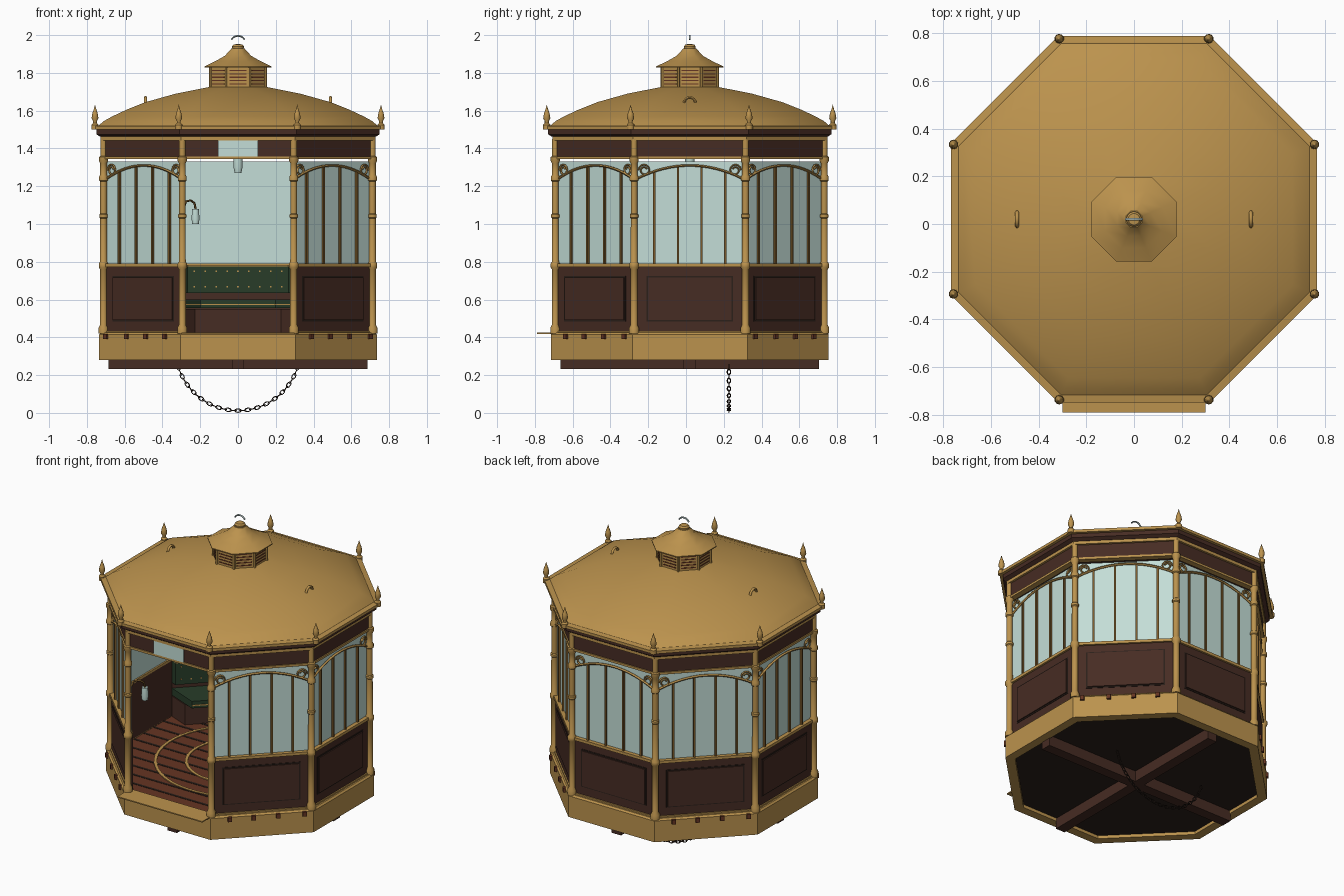
import bpy, bmesh
from math import sin, cos, tan, pi, radians, sqrt, asin
from mathutils import Matrix, Vector

if "Cube" in bpy.data.objects:
    bpy.data.objects.remove(bpy.data.objects["Cube"])

CY = 0.02                      # octagon centre in y
T = tan(pi / 8)                # half side per unit apothem


def material(name, rgb):
    m = bpy.data.materials.new(name)
    m.use_nodes = True
    m.diffuse_color = (*rgb, 1)
    m.node_tree.nodes["Principled BSDF"].inputs["Base Color"].default_value = (*rgb, 1)
    return m


GOLD = material("gold paint", (0.5, 0.29, 0.075))
BRONZE = material("bronze bars", (0.2, 0.105, 0.025))
BROWN = material("dark brown wood", (0.062, 0.025, 0.017))
GLASS = material("pale glass", (0.55, 0.73, 0.68))
BLACK = material("underside black", (0.024, 0.014, 0.01))
GREEN = material("green leather", (0.021, 0.045, 0.022))
RED = material("red brown planks", (0.13, 0.035, 0.016))
STEEL = material("steel", (0.4, 0.5, 0.5))


def frame(k):
    """Local frame of side k (0 = front); -y points outward."""
    return Matrix.Translation((0, CY, 0)) @ Matrix.Rotation(k * pi / 4, 4, "Z")


def finish(name, bm, mat, smooth=None):
    bmesh.ops.recalc_face_normals(bm, faces=bm.faces)
    me = bpy.data.meshes.new(name)
    bm.to_mesh(me)
    bm.free()
    me.materials.append(mat)
    ob = bpy.data.objects.new(name, me)
    bpy.context.collection.objects.link(ob)
    if smooth:
        soften(ob, smooth)
    return ob


def soften(ob, angle):
    bpy.ops.object.select_all(action="DESELECT")
    ob.select_set(True)
    bpy.context.view_layer.objects.active = ob
    bpy.ops.object.shade_smooth_by_angle(angle=radians(angle))


parts = {}


def seg(name, mat, k, d0, d1, z0, z1, u=None):
    """Block on side k between distances d0 and d1; mitred unless u gives its span."""
    bm = parts.setdefault(name, (bmesh.new(), mat))[0]
    M = frame(k)
    v = []
    for d in (d0, d1):
        a, b = u or (-d * T, d * T)
        for x, z in ((a, z0), (b, z0), (b, z1), (a, z1)):
            v.append(bm.verts.new(M @ Vector((x, -d, z))))
    bm.faces.new(v[:4])
    bm.faces.new(v[4:])
    for i in range(4):
        j = (i + 1) % 4
        bm.faces.new((v[i], v[j], v[j + 4], v[i + 4]))


def lathe(name, mat, profile, sides=8, at=[(0, CY)], closed=False, smooth=None):
    """Turned part; with eight sides the radii are distances to the flats."""
    bm = bmesh.new()
    grow = 1 / cos(pi / 8) if sides == 8 else 1
    for cx, cy in at:
        rings = []
        for r, z in profile:
            rings.append([bm.verts.new((cx + r * grow * cos(2 * pi * (i + .5) / sides),
                                        cy + r * grow * sin(2 * pi * (i + .5) / sides), z))
                          for i in range(sides)])
        pairs = list(zip(rings, rings[1:]))
        if closed:
            pairs.append((rings[-1], rings[0]))
        for a, b in pairs:
            for i in range(sides):
                j = (i + 1) % sides
                bm.faces.new((a[i], a[j], b[j], b[i]))
        if not closed:
            bm.faces.new(rings[0])
            bm.faces.new(rings[-1])
    bmesh.ops.remove_doubles(bm, verts=bm.verts, dist=1e-5)
    return finish(name, bm, mat, smooth)


def tubes(name, mat, paths, radius, cyclic=False):
    cu = bpy.data.curves.new(name, "CURVE")
    cu.dimensions = "3D"
    cu.bevel_depth = radius
    cu.bevel_resolution = 1
    cu.use_fill_caps = True
    for path in paths:
        sp = cu.splines.new("POLY")
        sp.points.add(len(path) - 1)
        for p, co in zip(sp.points, path):
            p.co = (*co, 1)
        sp.use_cyclic_u = cyclic
    cu.materials.append(mat)
    ob = bpy.data.objects.new(name, cu)
    bpy.context.collection.objects.link(ob)
    bpy.ops.object.select_all(action="DESELECT")
    ob.select_set(True)
    bpy.context.view_layer.objects.active = ob
    bpy.ops.object.convert(target="MESH")
    soften(bpy.context.object, 60)


def corners(apothem):
    r = apothem / cos(pi / 8)
    return [(r * cos((i + .5) * pi / 4), CY + r * sin((i + .5) * pi / 4)) for i in range(8)]


# Base: skirt, floor and cross beams
lathe("skirt", GOLD, [(.735, .28), (.735, .415), (.725, .425), (.68, .425), (.68, .28)], closed=True)
lathe("underfloor", BLACK, [(.68, .3), (.68, .4)])
lathe("floor", RED, [(.69, .4), (.69, .42)])
for k in (0, 2):
    seg("cross_beams", BROWN, k, -.685, .685, .232, .305, (-.033, .033))
for i in range(-6, 7):
    y = i * .1
    half = min(.68, .95 - abs(y))
    seg("plank_grooves", BLACK, 0, y - .008, y + .008, .418, .422, (-half, half))
for n, r in (("outer", .5), ("inner", .32)):
    lathe(n + "_floor_ring", GOLD, [(r, .418), (r, .425), (r - .018, .425), (r - .018, .418)],
          sides=48, closed=True)
seg("door_step", GOLD, 0, .7, .81, .418, .425, (-.3, .3))

# Walls and windows on every side but the doorway
arches, scrolls = [], []
for k in range(8):
    seg("frieze", BROWN, k, .69, .715, 1.355, 1.445)
    seg("frieze_rail", GOLD, k, .685, .722, 1.343, 1.357)
    seg("cornice_rail", GOLD, k, .685, .728, 1.443, 1.465)
    if k == 0:
        continue
    M = frame(k)
    seg("wall_panels", BROWN, k, .68, .708, .42, .775)
    seg("panel_moulding", BLACK, k, .705, .711, .485, .725, (-.23, .23))
    seg("raised_panels", BROWN, k, .705, .717, .493, .717, (-.222, .222))
    seg("sill_rail", GOLD, k, .68, .72, .772, .79)
    seg("foot_rail", GOLD, k, .7, .716, .42, .434)
    seg("window_glass", GLASS, k, .69, .695, .785, 1.33)
    for u in (-.1875, -.0625, .0625, .1875):
        top = 1.31 - .065 * (u / .27) ** 2
        seg("window_bars", BRONZE, k, .696, .708, .785, top, (u - .006, u + .006))
    us = [-.275 + .55 * i / 16 for i in range(17)]
    arches.append([M @ Vector((u, -.705, 1.31 - .065 * (u / .27) ** 2)) for u in us])
    for s in (-1, 1):
        scrolls.append([M @ Vector((s * (.24 + (.032 - .001 * i) * cos(i * .5)), -.705,
                                    1.285 + (.032 - .001 * i) * sin(i * .5))) for i in range(19)])
    # Bolts along the skirt of the slanted sides
    if k % 2:
        side = 1 if k in (1, 5) else -1
        for u in (-.19, -.05, .095, .25):
            seg("skirt_bolts", RED, k, .73, .748, .39, .418, (side * u - .012, side * u + .012))
tubes("window_arches", GOLD, arches, .007)
tubes("window_scrolls", GOLD, scrolls, .005)
seg("sign_plate", GLASS, 0, .714, .723, 1.357, 1.443, (-.105, .105))

# Corner columns
lathe("columns", GOLD, [(.027, .42), (.027, .45), (.019, .465), (.019, .76), (.026, .77), (.026, .79),
                        (.019, .8), (.018, 1.03), (.023, 1.035), (.023, 1.05), (.018, 1.055),
                        (.018, 1.225), (.024, 1.23), (.024, 1.25), (.018, 1.26), (.018, 1.32),
                        (.025, 1.335), (.025, 1.355), (.017, 1.36), (.017, 1.45)],
      sides=12, at=corners(.712), smooth=40)

# Benches along the three rear sides
for k in (3, 4, 5):
    seg("bench_base", BROWN, k, .55, .68, .42, .55)
    seg("bench_seat", GREEN, k, .48, .68, .555, .6)
    seg("bench_trim", GOLD, k, .476, .48, .57, .577)
    seg("bench_back", GREEN, k, .645, .68, .635, .775)
    seg("bench_top_rail", GOLD, k, .64, .68, .775, .783)
    for i in range(9):
        u = (i - 4) * .058
        for z in (.665, .745):
            seg("bench_studs", GOLD, k, .64, .646, z, z + .008, (u - .004, u + .004))

# Lamps: one hanging in the middle, one on a bracket by the doorway
lathe("ceiling_lamp", GLASS, [(.018, 1.27), (.025, 1.3), (.025, 1.36)], sides=12, smooth=40)
lathe("ceiling_lamp_stem", GOLD, [(.026, 1.36), (.01, 1.38), (.01, 1.48)], sides=10)
lathe("bracket_lamp", GLASS, [(.018, 1.0), (.022, 1.03), (.018, 1.08)], sides=12,
      at=[(-.225, -.62)], smooth=40)
tubes("lamp_bracket", BRONZE, [[(-.285, -.67, 1.09), (-.275, -.66, 1.12), (-.25, -.64, 1.125),
                                (-.23, -.625, 1.11), (-.225, -.62, 1.08)]], .006)

# Roof
lathe("eave", BROWN, [(.73, 1.462), (.75, 1.475), (.75, 1.505)])
lathe("eave_edge", GOLD, [(.768, 1.5), (.768, 1.518), (.74, 1.522)])
lathe("roof_dome", GOLD, [(.745, 1.515), (.71, 1.545), (.665, 1.57), (.59, 1.605), (.49, 1.645),
                          (.33, 1.69), (.153, 1.725), (.05, 1.735)], smooth=50)
lathe("finials", GOLD, [(.02, 1.5), (.02, 1.525), (.011, 1.535), (.011, 1.545), (.019, 1.56),
                        (.015, 1.585), (.006, 1.61), (0, 1.632)],
      sides=10, at=corners(.757), smooth=40)
tubes("roof_handles", GOLD, [[(s * .49, CY + .03 * cos(a * pi / 8), 1.64 + .03 * sin(a * pi / 8))
                              for a in range(9)] for s in (-1, 1)], .008)

# Cupola with slatted sides
lathe("cupola_body", GOLD, [(.146, 1.7), (.146, 1.832)])
for k in range(8):
    for i in range(5):
        z = 1.738 + i * .018
        seg("cupola_slats", RED, k, .144, .149, z, z + .006, (-.045, .045))
lathe("cupola_posts", GOLD, [(.008, 1.71), (.008, 1.832)], sides=6, at=corners(.147))
lathe("cupola_roof", GOLD, [(.178, 1.828), (.178, 1.834), (.12, 1.862), (.07, 1.89),
                            (.038, 1.925), (.034, 1.93)], smooth=50)
lathe("cupola_cap", GOLD, [(.03, 1.925), (.032, 1.94), (.024, 1.95), (0, 1.954)], sides=16, smooth=40)
tubes("hanging_loop", STEEL, [[(.04 * cos(radians(a)), CY, 1.956 + .04 * sin(radians(a)))
                               for a in range(30, 151, 10)]], .005)

# Chain slung below the floor, links turned alternately
links = []
R = .331
span = asin(.315 / R)
count = 33
for i in range(count):
    t = -span + 2 * span * i / (count - 1)
    mid = Vector((R * sin(t), .227, .012 + R - R * cos(t)))
    along = Vector((cos(t), 0, sin(t)))
    side = Vector((0, 1, 0)) if i % 2 else Vector((-sin(t), 0, cos(t)))
    links.append([mid + along * .017 * cos(a * pi / 6) + side * .009 * sin(a * pi / 6)
                  for a in range(12)])
tubes("chain", BLACK, links, .003, cyclic=True)

for name, (bm, mat) in parts.items():
    finish(name, bm, mat)
